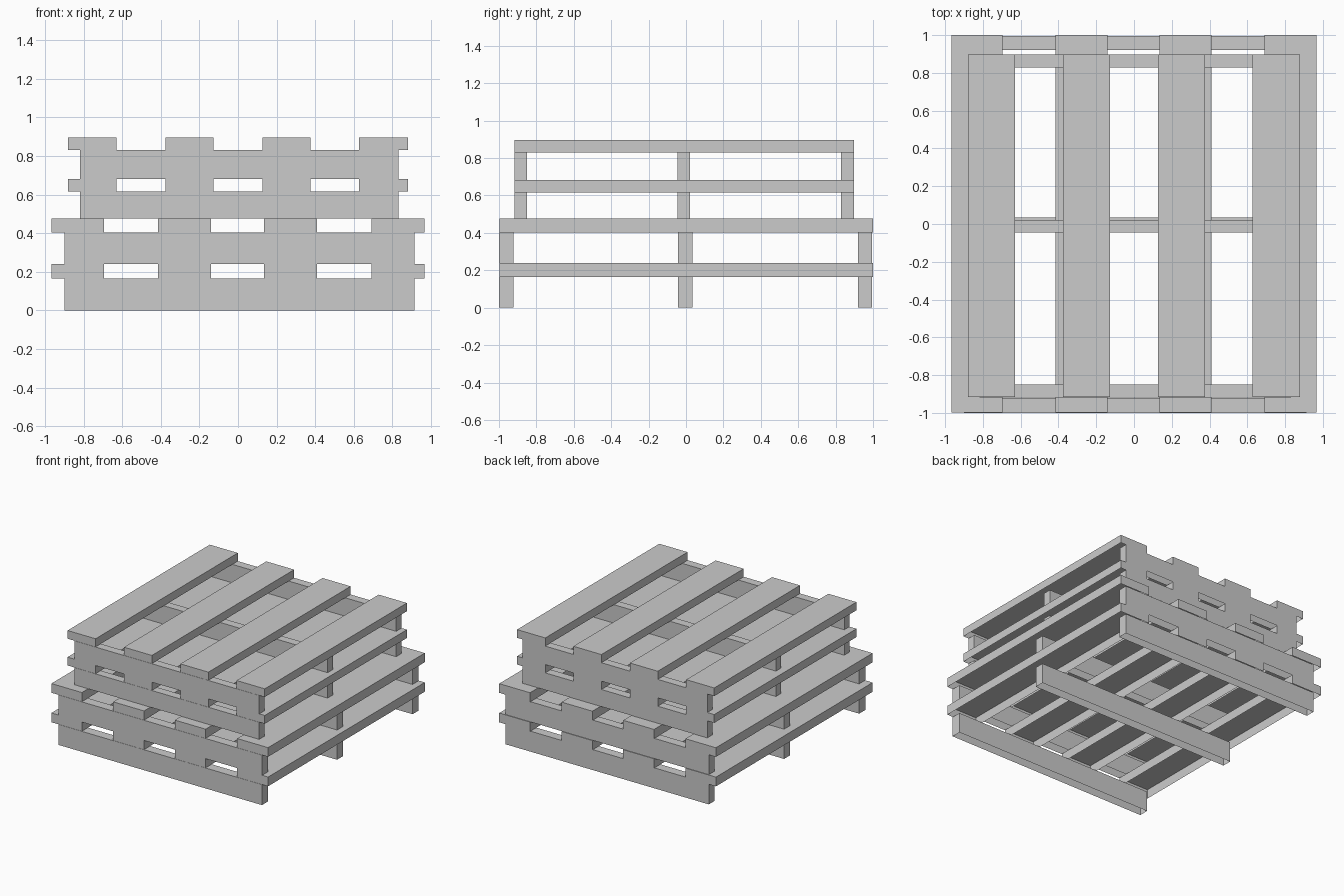
import bpy, bmesh

if "Cube" in bpy.data.objects:
    bpy.data.objects.remove(bpy.data.objects["Cube"])


def plank(name, x, y, z):
    """Board from (min, max) ranges on each axis, hollow from below."""
    bm = bmesh.new()
    bmesh.ops.create_cube(bm, size=1)
    for v in bm.verts:
        v.co = [r[0] if c < 0 else r[1] for c, r in zip(v.co, (x, y, z))]
    bm.normal_update()
    under = [f for f in bm.faces if f.normal.z < -0.5]
    bmesh.ops.delete(bm, geom=under, context='FACES_ONLY')
    mesh = bpy.data.meshes.new(name)
    bm.to_mesh(mesh)
    bm.free()
    bpy.context.collection.objects.link(bpy.data.objects.new(name, mesh))


def pallet(name, levels, boards, board_y, beam_x, beams):
    """Two layers, each of three cross beams carrying four deck boards."""
    for layer, (z0, z1, z2) in zip(("bottom", "top"), levels):
        # cross beams
        for place, y in zip(("front", "middle", "back"), beams):
            plank(f"{name}_{layer}_{place}_beam", beam_x, y, (z0, z1))
        # deck boards, set a hair behind the beam faces
        for i, x in enumerate(boards):
            plank(f"{name}_{layer}_board_{i + 1}", x, board_y, (z1, z2))


# large lower pallet
pallet("lower_pallet",
       [(0, 0.165, 0.24), (0.24, 0.403, 0.477)],
       [(-0.967, -0.695), (-0.415, -0.14), (0.135, 0.41), (0.692, 0.967)],
       (-0.998, 1), (-0.90, 0.914),
       [(-1, -0.922), (-0.042, 0.035), (0.92, 0.995)])

# smaller upper pallet
pallet("upper_pallet",
       [(0.477, 0.615, 0.682), (0.682, 0.831, 0.897)],
       [(-0.88, -0.630), (-0.376, -0.127), (0.127, 0.377), (0.628, 0.88)],
       (-0.916, 0.897), (-0.818, 0.832),
       [(-0.918, -0.850), (-0.046, 0.022), (0.828, 0.897)])
